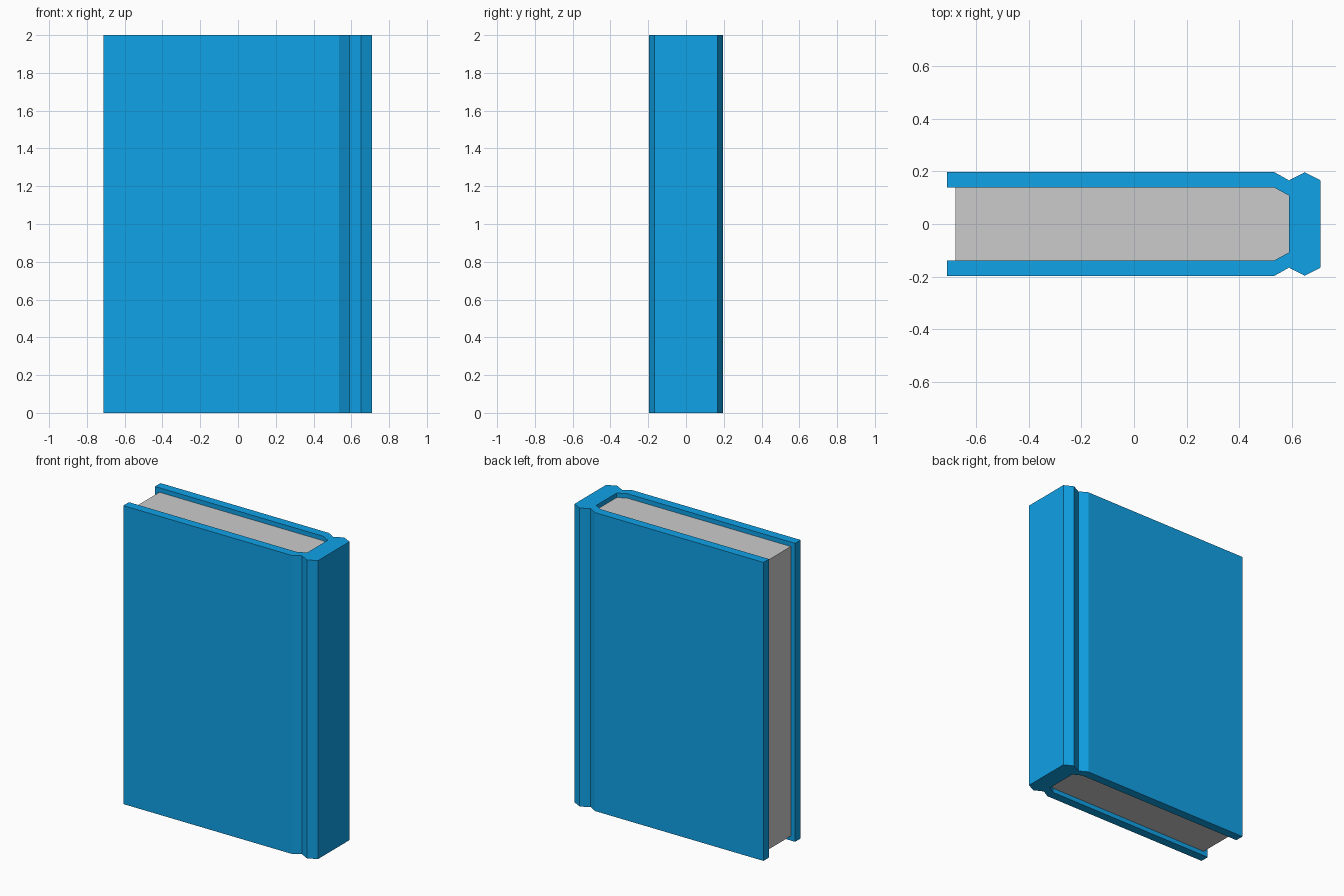
import bpy
import bmesh

if "Cube" in bpy.data.objects:
    bpy.data.objects.remove(bpy.data.objects["Cube"])


def mirrored(half):
    """Close a half outline by repeating it backwards on the -y side."""
    return half + [(x, -y) for x, y in reversed(half)]


def prism(name, outline, z0, z1, material=None):
    """Extrude a flat outline from z0 up to z1."""
    bm = bmesh.new()
    face = bm.faces.new([bm.verts.new((x, y, z0)) for x, y in outline])
    top = bmesh.ops.extrude_face_region(bm, geom=[face])["geom"]
    verts = [v for v in top if isinstance(v, bmesh.types.BMVert)]
    bmesh.ops.translate(bm, verts=verts, vec=(0, 0, z1 - z0))
    bmesh.ops.recalc_face_normals(bm, faces=bm.faces)
    mesh = bpy.data.meshes.new(name)
    bm.to_mesh(mesh)
    bm.free()
    obj = bpy.data.objects.new(name, mesh)
    bpy.context.collection.objects.link(obj)
    if material:
        mesh.materials.append(material)
    return obj


blue = bpy.data.materials.new("cover_blue")
blue.diffuse_color = (0.005, 0.36, 0.8, 1)
blue.use_nodes = True
blue.node_tree.nodes["Principled BSDF"].inputs["Base Color"].default_value = blue.diffuse_color

# Inner outline shared by the cover and the pages, running towards the spine
hinge = [(0.535, 0.138), (0.59, 0.108)]

# Cover: two boards joined by a grooved spine
outer = [(0.71, 0.166), (0.65, 0.197), (0.59, 0.166), (0.535, 0.197), (-0.712, 0.197)]
inner = [(-0.712, 0.138)] + hinge
prism("cover", mirrored(outer + inner), 0, 2, blue)

# Pages: block set back from the cover edges
prism("pages", mirrored([(-0.68, 0.138)] + hinge), 0.03, 1.97)
